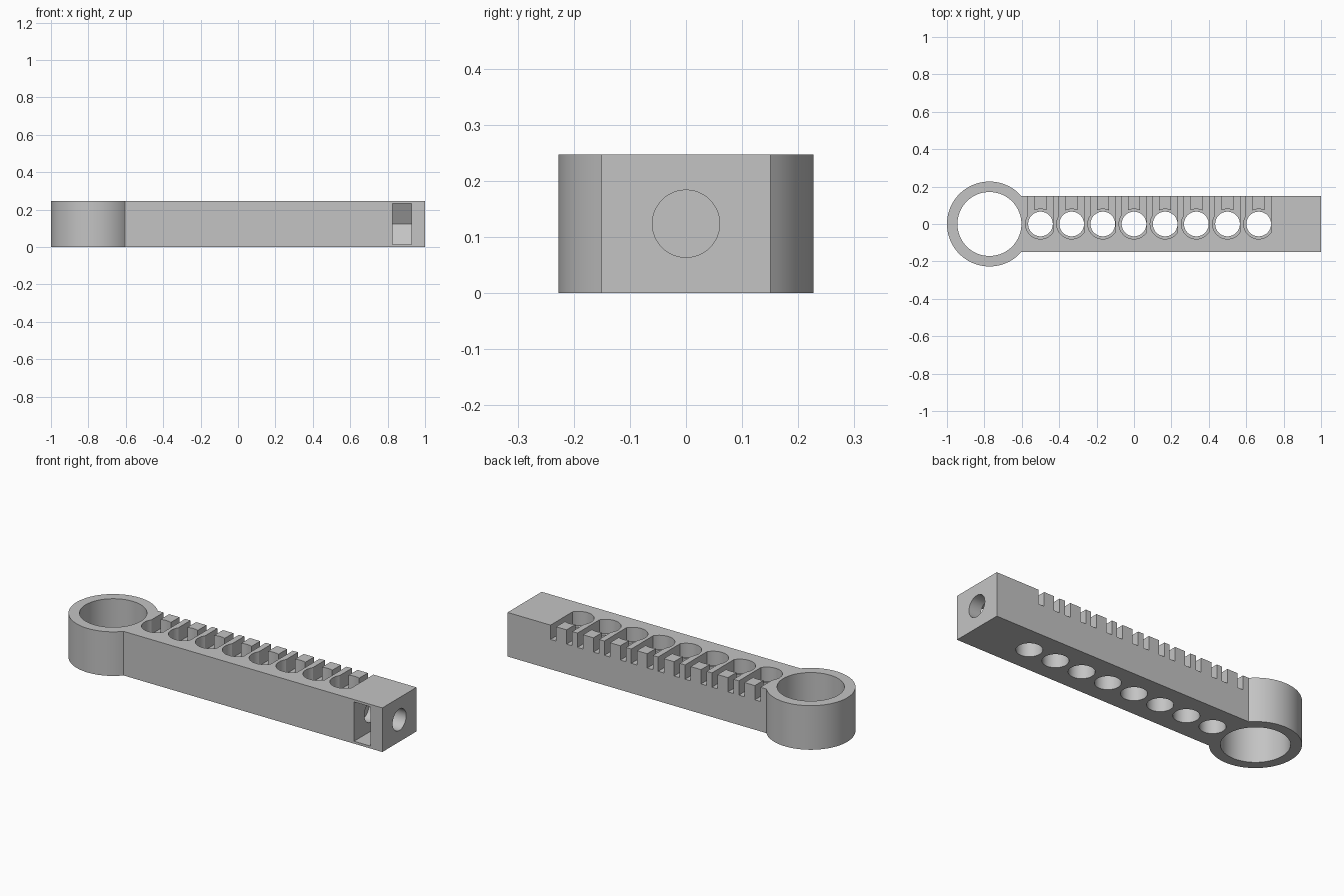
import bpy, bmesh
from math import sin, cos, radians, acos, asin, degrees

cube = bpy.data.objects.get("Cube")
if cube:
    bpy.data.objects.remove(cube, do_unlink=True)

HEIGHT = 0.247
HALF = 0.151            # half width of the bar
RING_X, RING_R, BORE_R = -0.773, 0.227, 0.171
MID = HEIGHT / 2

grey = bpy.data.materials.new("plain grey")
grey.use_nodes = True
colour = (0.55, 0.55, 0.55, 1)
grey.diffuse_color = colour
grey.node_tree.nodes["Principled BSDF"].inputs["Base Color"].default_value = colour


def arc(cx, cy, r, start, end, steps):
    """Points on an arc, angles in degrees."""
    angles = [radians(start + (end - start) * i / steps) for i in range(steps + 1)]
    return [(cx + r * cos(a), cy + r * sin(a)) for a in angles]


def circle(cx, cy, r, steps=64):
    return arc(cx, cy, r, 0, 360, steps)[:-1]


def prism(name, points, low, high, axis="Z"):
    """Extrude a closed profile along Z, or along X from a (y, z) profile."""
    bm = bmesh.new()
    place = (lambda u, v, w: (u, v, w)) if axis == "Z" else (lambda u, v, w: (w, u, v))
    bottom = [bm.verts.new(place(u, v, low)) for u, v in points]
    top = [bm.verts.new(place(u, v, high)) for u, v in points]
    bm.faces.new(bottom)
    bm.faces.new(top)
    for i in range(len(points)):
        j = (i + 1) % len(points)
        bm.faces.new((bottom[i], bottom[j], top[j], top[i]))
    bmesh.ops.recalc_face_normals(bm, faces=bm.faces)
    mesh = bpy.data.meshes.new(name)
    bm.to_mesh(mesh)
    bm.free()
    mesh.materials.append(grey)
    obj = bpy.data.objects.new(name, mesh)
    bpy.context.collection.objects.link(obj)
    return obj


def cut(target, cutter):
    cutter.hide_render = True
    mod = target.modifiers.new("cut", "BOOLEAN")
    mod.operation = "DIFFERENCE"
    mod.solver = "EXACT"
    mod.object = cutter
    bpy.context.view_layer.objects.active = target
    bpy.ops.object.modifier_apply(modifier=mod.name)
    bpy.data.objects.remove(cutter, do_unlink=True)


# Handle: bar running into a round ring
join = degrees(asin(HALF / RING_R))
outline = arc(RING_X, 0, RING_R, join, 360 - join, 72) + [(1, -HALF), (1, HALF)]
handle = prism("ring_handle", outline, 0, HEIGHT)

# Ring bore
cut(handle, prism("ring_bore", circle(RING_X, 0, BORE_R, 80), -0.1, 0.4))

# Row of through holes, each with a pocket and two slots to the back edge
POCKET_R, SLOT_OUT, SLOT_IN, BACK = 0.08, 0.067, 0.032, 0.2
side = degrees(acos(SLOT_OUT / POCKET_R))
tab = degrees(asin(SLOT_IN / POCKET_R))
pocket = [(SLOT_OUT, BACK)]
pocket += arc(0, 0, POCKET_R, -side, side - 180 - 2 * side, 36)
pocket += [(-SLOT_OUT, BACK), (-SLOT_IN, BACK)]
pocket += arc(0, 0, POCKET_R, 90 + tab, 90 - tab, 8)
pocket += [(SLOT_IN, BACK)]
for i in range(8):
    x = -0.5 + i / 6
    cut(handle, prism("through_hole", circle(x, 0, 0.066, 48), -0.1, 0.4))
    cut(handle, prism("pocket", [(x + u, v) for u, v in pocket], HEIGHT - 0.08, 0.4))

# Hexagonal nut trap, open at the front
FLAT = 0.11
nut = [(-0.3, MID - FLAT), (FLAT * 0.577, MID - FLAT), (FLAT * 1.155, MID),
       (FLAT * 0.577, MID + FLAT), (-0.3, MID + FLAT)]
cut(handle, prism("nut_trap", nut, 0.825, 0.927, "X"))

# Screw bore in the end face
cut(handle, prism("screw_bore", circle(0, MID, 0.06, 48), 0.77, 1.2, "X"))

for face in handle.data.polygons:
    face.material_index = 0
bpy.ops.object.select_all(action="DESELECT")
handle.select_set(True)
bpy.context.view_layer.objects.active = handle
bpy.ops.object.shade_smooth_by_angle(angle=radians(25))
